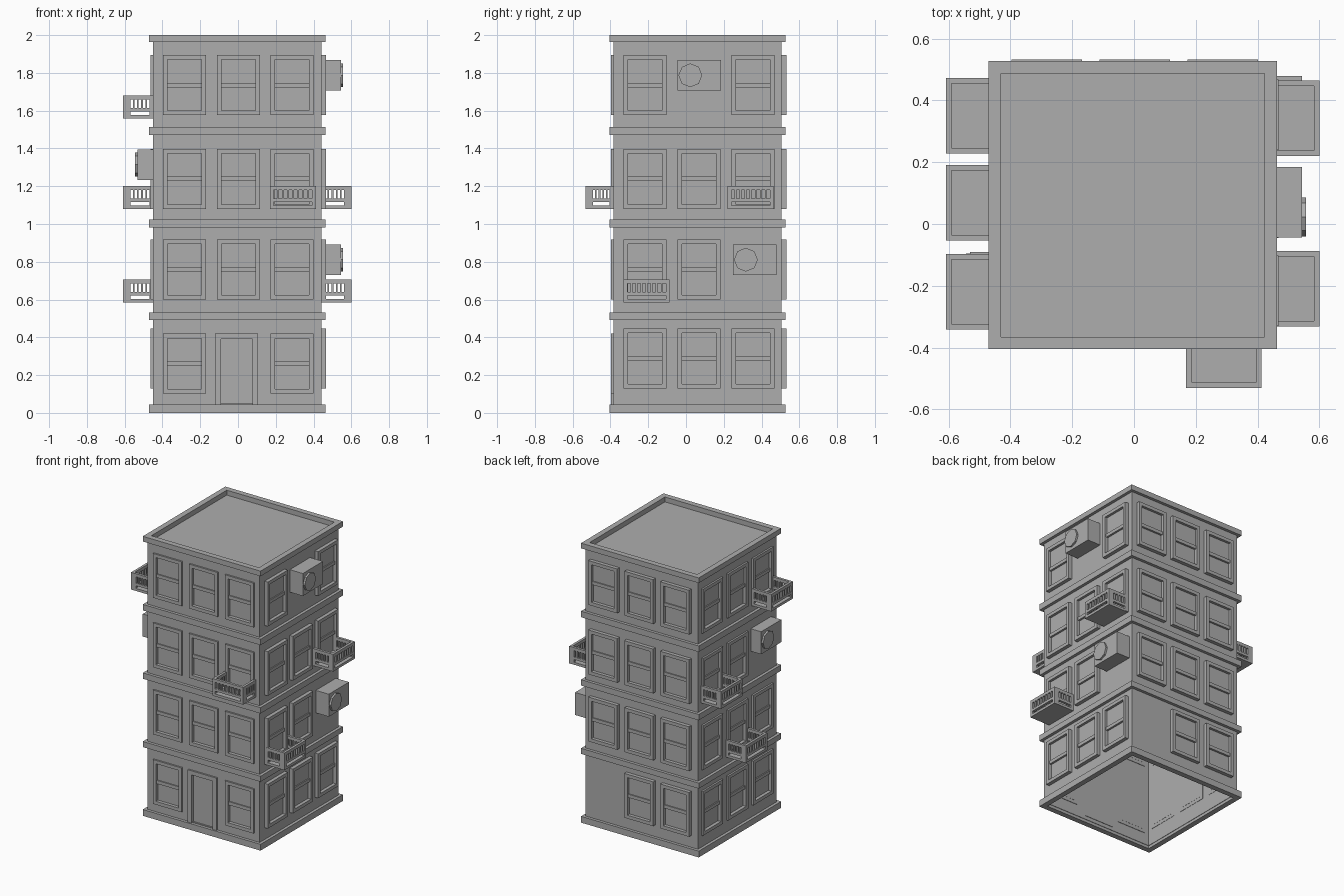
import bpy, bmesh
from math import pi
from mathutils import Matrix, Vector

cube = bpy.data.objects.get("Cube")
if cube:
    bpy.data.objects.remove(cube, do_unlink=True)

grey = bpy.data.materials.new("plain grey")
grey.use_nodes = True
COLOR = (0.42, 0.42, 0.42, 1)
grey.diffuse_color = COLOR
grey.node_tree.nodes["Principled BSDF"].inputs["Base Color"].default_value = COLOR

CENTRE = Matrix.Translation((-0.004, 0.061, 0))
HALF = 0.445          # half width of the walls
INNER = 0.425
FRONT, RIGHT, BACK, LEFT = range(4)
PROUD = [0.012, 0.026, 0.026, 0.013]      # how far windows stand out per side
SHIFT = [0.006, 0.008, -0.006, -0.008]    # sideways shift of window columns
COLUMN = 0.285


def box(bm, x0, x1, y0, y1, z0, z1, mat=Matrix()):
    mid = Vector((x0 + x1, y0 + y1, z0 + z1)) / 2
    size = Matrix.Diagonal((x1 - x0, y1 - y0, z1 - z0, 1))
    bmesh.ops.create_cube(bm, size=1, matrix=mat @ Matrix.Translation(mid) @ size)


def finish(bm, name):
    bmesh.ops.recalc_face_normals(bm, faces=bm.faces)
    mesh = bpy.data.meshes.new(name)
    bm.to_mesh(mesh)
    bm.free()
    mesh.materials.append(grey)
    return mesh


def add(name, mesh, mat=CENTRE):
    ob = bpy.data.objects.new(name, mesh)
    ob.matrix_world = mat
    bpy.context.collection.objects.link(ob)
    return ob


def on_wall(side, u, z, out=0.0):
    """Place a part on a wall: u runs to the viewer's right, -y points outward."""
    return CENTRE @ Matrix.Rotation(side * pi / 2, 4, 'Z') @ Matrix.Translation((u, -HALF - out, z))


def ring(name, z0, z1, outer, inner):
    """Square tube."""
    bm = bmesh.new()
    loops = [[bm.verts.new((sx * r, sy * r, z)) for sx, sy in ((-1, -1), (1, -1), (1, 1), (-1, 1))]
             for r, z in ((outer, z0), (outer, z1), (inner, z1), (inner, z0))]
    for a in range(4):
        p, q = loops[a], loops[(a + 1) % 4]
        for i in range(4):
            j = (i + 1) % 4
            bm.faces.new((p[i], p[j], q[j], q[i]))
    return add(name, finish(bm, name))


# Window: frame, sash rail and two panes, the lower one deeper
def window_mesh():
    w, h, t = 0.114, 0.317, 0.024
    bm = bmesh.new()
    for s in (-1, 1):
        x0, x1 = sorted((s * w, s * (w - t)))
        box(bm, x0, x1, 0, 0.035, 0, h)
    for z in (0, h - t):
        box(bm, t - w, w - t, 0, 0.035, z, z + t)
    box(bm, t - w, w - t, 0.010, 0.035, h / 2 - 0.012, h / 2 + 0.012)
    box(bm, t - w, w - t, 0.018, 0.036, h / 2, h - t)
    box(bm, t - w, w - t, 0.024, 0.036, t, h / 2)
    return finish(bm, "window")


# Door: jambs, lintel and a recessed leaf
def door_mesh():
    w, h, t = 0.114, 0.375, 0.03
    bm = bmesh.new()
    box(bm, -w, t - w, 0, 0.035, 0, h)
    box(bm, w - t, w, 0, 0.035, 0, h)
    box(bm, t - w, w - t, 0, 0.035, h - t, h)
    box(bm, t - w, w - t, 0.022, 0.035, 0, h - t)
    return finish(bm, "door")


# Balcony: floor slab and three slotted railings
def railing(bm, length, slots, mat):
    t, post = 0.018, 0.02
    for z0, z1 in ((0, 0.018), (0.037, 0.055), (0.101, 0.123)):
        box(bm, 0, length, 0, t, z0, z1, mat)
    for x in (0, length - post):
        box(bm, x, x + post, 0, t, 0.018, 0.101, mat)
    pitch = (length - 2 * post + 0.009) / slots
    for i in range(1, slots):
        x = post + i * pitch - 0.009
        box(bm, x, x + 0.009, 0, t, 0.055, 0.101, mat)


def balcony_mesh(depth):
    w = 0.122
    bm = bmesh.new()
    box(bm, -w + 0.01, w - 0.01, -depth + 0.01, 0, 0, 0.016)
    railing(bm, 2 * w, 8, Matrix.Translation((-w, -depth, 0)))
    turn = Matrix.Rotation(pi / 2, 4, 'Z')
    for x in (-w + 0.018, w):
        railing(bm, depth - 0.018, 5, Matrix.Translation((x, -depth + 0.018, 0)) @ turn)
    return finish(bm, "balcony")


# Air conditioner: case and an eight-sided fan cover
def cooler_mesh():
    bm = bmesh.new()
    depth = 0.1
    box(bm, -0.114, 0.114, -depth, 0.005, 0, 0.161)
    lie = Matrix.Translation((-0.047, -depth - 0.004, 0.081)) @ Matrix.Rotation(pi / 2, 4, 'X')
    bmesh.ops.create_cone(bm, cap_ends=True, segments=8, radius1=0.063, radius2=0.063, depth=0.018, matrix=lie)
    return finish(bm, "air_conditioner")


# Walls, open at the bottom
walls = ring("walls", 0.02, 1.963, HALF, INNER)
holes = bmesh.new()

# Windows on every wall, left out behind the coolers, the door and the blank bay
window = window_mesh()
blank = {(FRONT, 0, 0), (BACK, 0, -1), (RIGHT, 3, 0), (RIGHT, 1, 1), (LEFT, 2, 1)}
for side in range(4):
    for storey, z in enumerate((0.13, 0.6, 1.08, 1.577)):
        if side == FRONT and storey == 0:
            z = 0.102
        for col in (-1, 0, 1):
            if (side, storey, col) in blank:
                continue
            u = SHIFT[side] + col * COLUMN
            add("window", window, on_wall(side, u, z, PROUD[side]))
            box(holes, -0.1, 0.1, -0.05, 0.05, 0.014, 0.303, on_wall(side, u, z))

# Front door
add("front_door", door_mesh(), on_wall(FRONT, -0.003, 0.045, 0.012))
box(holes, -0.1, 0.1, -0.05, 0.05, 0.005, 0.36, on_wall(FRONT, -0.003, 0.045))

# Cut the openings
cutter = add("opening_cutter", finish(holes, "opening_cutter"), Matrix())
cutter.hide_render = True
mod = walls.modifiers.new("openings", 'BOOLEAN')
mod.operation = 'DIFFERENCE'
mod.solver = 'EXACT'
mod.object = cutter
bpy.context.view_layer.objects.active = walls
bpy.ops.object.modifier_apply(modifier=mod.name)
bpy.data.objects.remove(cutter, do_unlink=True)

# Base, storey bands, parapet and roof
for name, z0, z1 in (("base_band", 0, 0.045), ("storey_band", 0.492, 0.532),
                     ("storey_band", 0.981, 1.023), ("storey_band", 1.47, 1.513)):
    ring(name, z0, z1, 0.466, INNER + 0.003)
ring("parapet", 1.963, 2.0, 0.466, INNER + 0.001)
bm = bmesh.new()
box(bm, -0.44, 0.44, -0.44, 0.44, 1.945, 1.965)
add("roof", finish(bm, "roof"))

# Balconies
shallow, deep = balcony_mesh(0.147), balcony_mesh(0.159)
for side, u, z in ((FRONT, 0.295, 1.079), (RIGHT, 0.281, 1.079), (RIGHT, -0.27, 0.584),
                   (LEFT, 0.28, 1.558), (LEFT, -0.289, 1.079), (LEFT, -0.008, 0.584)):
    add("balcony", shallow if side == FRONT else deep, on_wall(side, u, z))

# Air conditioners
cooler = cooler_mesh()
for side, u, z, out in ((RIGHT, 0.009, 1.706, 0.003), (RIGHT, 0.303, 0.73, 0.003), (LEFT, 0.266, 1.234, -0.018)):
    add("air_conditioner", cooler, on_wall(side, u, z, out))
